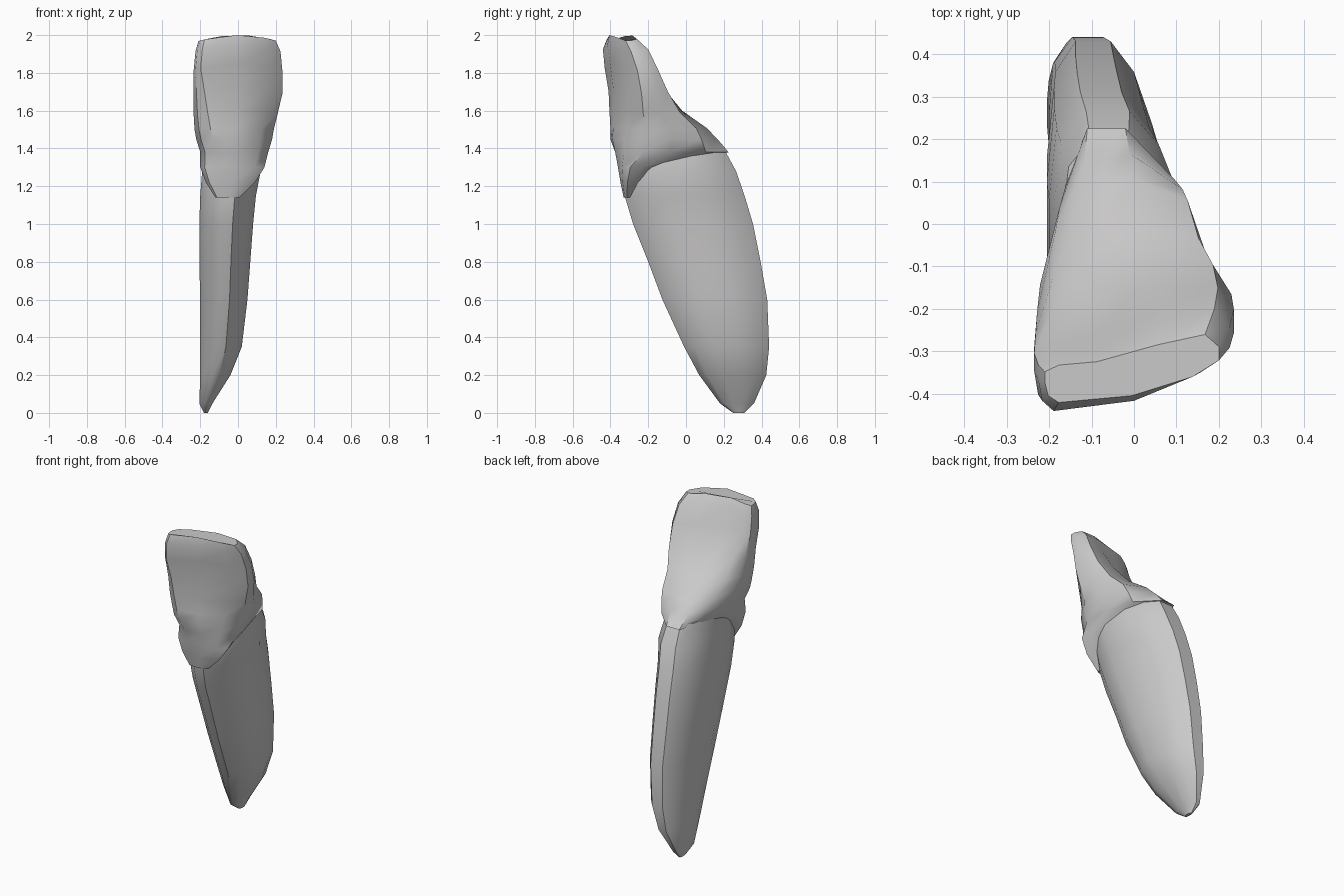
import bpy, bmesh, math

cube = bpy.data.objects.get("Cube")
if cube:
    bpy.data.objects.remove(cube)

enamel = bpy.data.materials.new("pale_grey")
enamel.use_nodes = True
COLOUR = (0.6, 0.59, 0.59, 1)
enamel.diffuse_color = COLOUR
enamel.node_tree.nodes["Principled BSDF"].inputs["Base Color"].default_value = COLOUR

# Cross-section outlines: (across, depth), running from the front round the left side
ROOT = [(.4, 0), (.62, 0), (.85, .12), (1, .35), (.97, .65), (.8, .87),
        (.58, 1), (.25, 1), (.06, .87), (0, .6), (0, .3), (.15, .1)]
NECK = [(.25, 0), (.55, 0), (.85, .08), (1, .25), (.95, .5), (.82, .8),
        (.5, 1), (.25, 1), (.12, .8), (.03, .5), (0, .25), (.07, .07)]
EDGE = [(.08, 0), (.5, .1), (.85, .38), (1, .62), (1, .82), (.92, 1),
        (.65, .85), (.3, .6), (.08, .55), (0, .45), (0, .3), (.02, .1)]

# Levels: height, front, back, right side, left side
ROOT_LEVELS = [
    (0, .25, .31, -.18, -.16), (.05, .18, .36, -.205, -.135),
    (.2, .07, .425, -.2, -.04), (.35, -.01, .44, -.2, .02),
    (.6, -.125, .43, -.2, .05), (.8, -.2, .395, -.205, .065),
    (1, -.28, .355, -.205, .08), (1.15, -.325, .31, -.2, .095),
    (1.28, -.33, .265, -.19, .12), (1.4, -.3, .2, -.17, .1)]
CROWN_LEVELS = [
    (1.14, -.33, -.26, -.12, .01), (1.22, -.347, -.2, -.17, .09),
    (1.3, -.36, -.1, -.2, .14), (1.38, -.375, .225, -.2, .16),
    (1.45, -.4, .18, -.22, .18), (1.51, -.4, .13, -.23, .19),
    (1.6, -.405, .01, -.235, .21), (1.72, -.41, -.08, -.235, .235),
    (1.85, -.43, -.15, -.235, .235), (1.95, -.44, -.2, -.225, .225),
    (2, -.42, -.26, -.21, .2)]


def loft(name, levels, low, high, blend):
    """Skin a stack of outlines that change from low to high."""
    bm = bmesh.new()
    rings = []
    for z, front, back, right, left in levels:
        w = blend(z)
        ring = []
        for (a, b), (c, d) in zip(low, high):
            x = right + (left - right) * (a + (c - a) * w)
            y = front + (back - front) * (b + (d - b) * w)
            droop = w * .035 * (x / .22) ** 2   # rounded corners of the biting edge
            ring.append(bm.verts.new((x, y, z - droop)))
        rings.append(ring)
    n = len(low)
    for r, s in zip(rings, rings[1:]):
        for i in range(n):
            j = (i + 1) % n
            bm.faces.new((r[i], r[j], s[j], s[i]))
    bm.faces.new(rings[0][::-1])
    bm.faces.new(rings[-1])
    bmesh.ops.recalc_face_normals(bm, faces=bm.faces)
    mesh = bpy.data.meshes.new(name)
    bm.to_mesh(mesh)
    bm.free()
    mesh.materials.append(enamel)
    obj = bpy.data.objects.new(name, mesh)
    bpy.context.collection.objects.link(obj)
    bpy.ops.object.select_all(action='DESELECT')
    obj.select_set(True)
    bpy.context.view_layer.objects.active = obj
    bpy.ops.object.shade_smooth_by_angle(angle=math.radians(40))
    return obj


# Flattened, tapering root and the wedge-shaped crown that caps it
loft("tooth_root", ROOT_LEVELS, ROOT, ROOT, lambda z: 0)
loft("tooth_crown", CROWN_LEVELS, NECK, EDGE,
     lambda z: min(1, max(0, (z - 1.38) / .45)))
